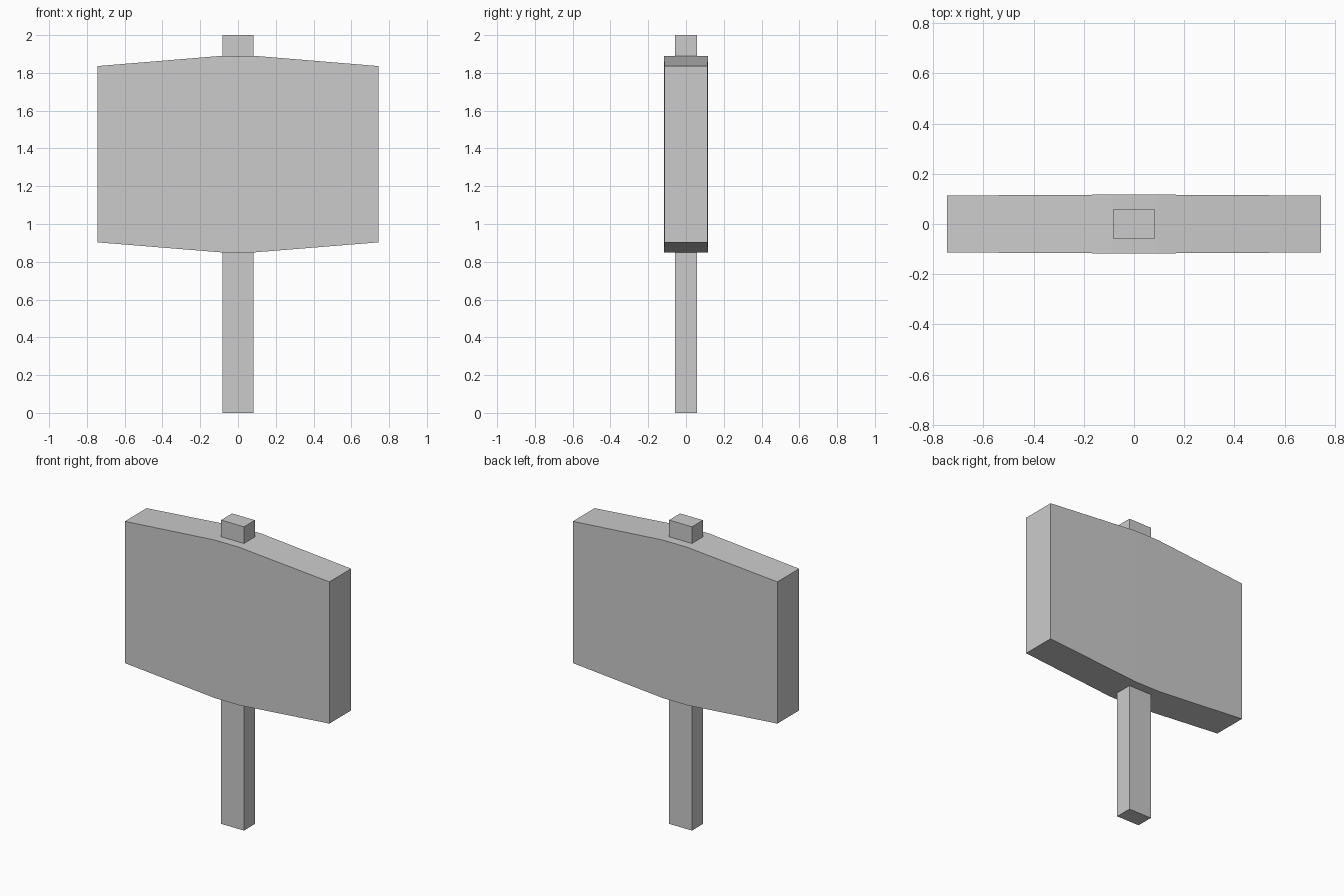
import bpy, bmesh

if "Cube" in bpy.data.objects:
    bpy.data.objects.remove(bpy.data.objects["Cube"])


def make_object(name, bm):
    bmesh.ops.recalc_face_normals(bm, faces=bm.faces)
    mesh = bpy.data.meshes.new(name)
    bm.to_mesh(mesh)
    bm.free()
    obj = bpy.data.objects.new(name, mesh)
    bpy.context.collection.objects.link(obj)
    return obj


def loft(name, sections):
    """Bridge rectangular sections (x, half depth, bottom, top) along x."""
    bm = bmesh.new()
    rings = [[bm.verts.new((x, y, z)) for y, z in
              ((-d, lo), (d, lo), (d, hi), (-d, hi))]
             for x, d, lo, hi in sections]
    for a, b in zip(rings, rings[1:]):
        for i in range(4):
            j = (i + 1) % 4
            bm.faces.new((a[i], a[j], b[j], b[i]))
    bm.faces.new(rings[0])
    bm.faces.new(rings[-1])
    return make_object(name, bm)


# Square-cut post running through the board
loft("post", [(-0.083, 0.057, 0.0, 2.0), (0.083, 0.057, 0.0, 2.0)])

# Thick board, flat in the middle and tapering towards both ends
END = (0.745, 0.1135, 0.903, 1.836)
MID = (0.09, 0.117, 0.85, 1.89)
loft("board", [(-END[0], *END[1:]), (-MID[0], *MID[1:]), MID, END])
